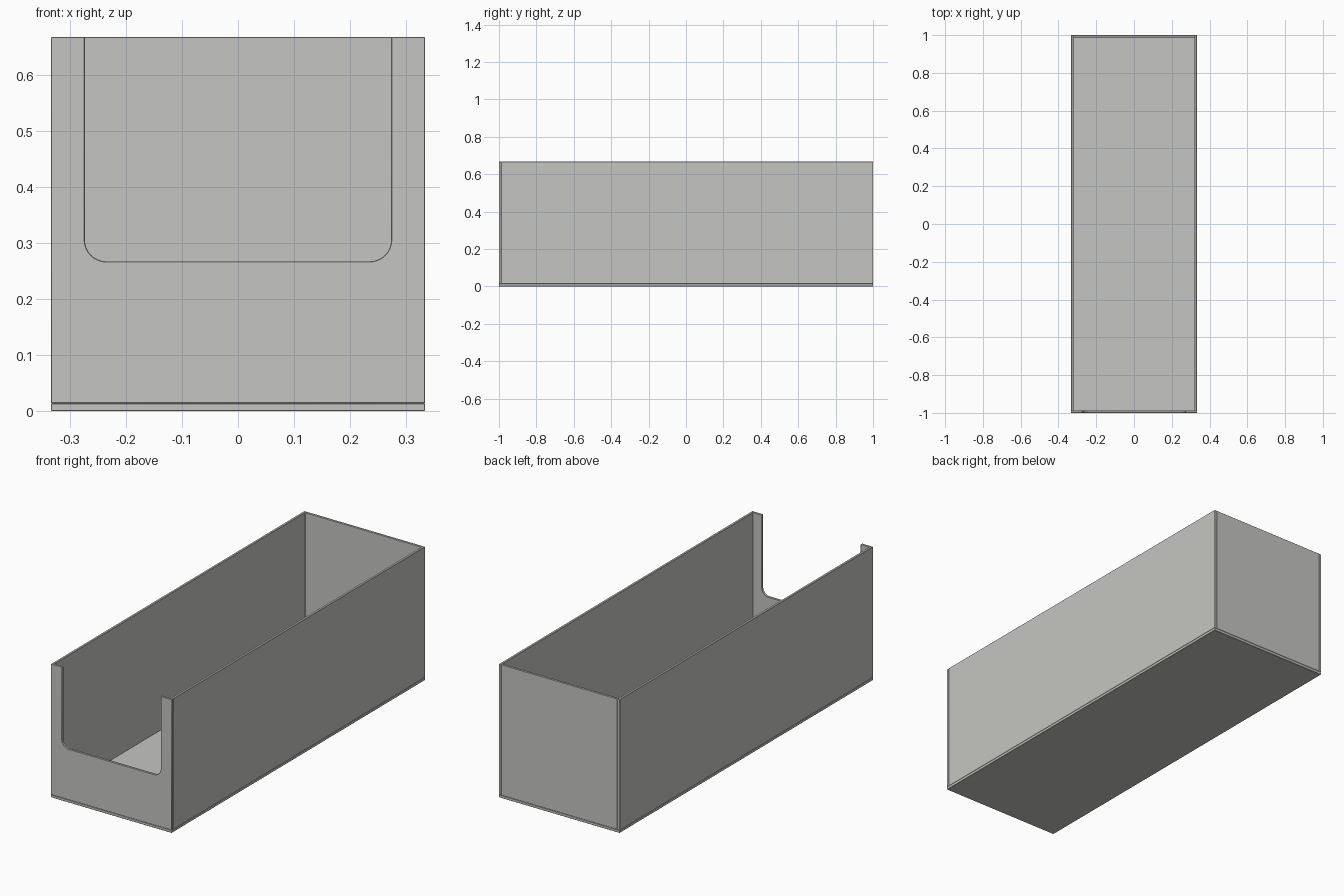
import bpy, bmesh, math

if "Cube" in bpy.data.objects:
    bpy.data.objects.remove(bpy.data.objects["Cube"])

W, L, H = 0.667, 2.0, 0.667      # overall size
T, BASE = 0.012, 0.0138          # wall and floor thickness
BEV = 0.0014

grey = bpy.data.materials.new("light_grey")
grey.diffuse_color = (0.56, 0.56, 0.54, 1)
grey.use_nodes = True
grey.node_tree.nodes["Principled BSDF"].inputs["Base Color"].default_value = grey.diffuse_color


def finish(name, bm):
    bmesh.ops.recalc_face_normals(bm, faces=bm.faces)
    me = bpy.data.meshes.new(name)
    bm.to_mesh(me)
    bm.free()
    ob = bpy.data.objects.new(name, me)
    bpy.context.collection.objects.link(ob)
    me.materials.append(grey)
    mod = ob.modifiers.new("edge_softening", 'BEVEL')
    mod.width = BEV
    mod.segments = 1
    mod.limit_method = 'ANGLE'
    mod.angle_limit = math.radians(40)
    return ob


def panel(name, x0, x1, y0, y1, z0, z1):
    bm = bmesh.new()
    bmesh.ops.create_cube(bm, size=1)
    for v in bm.verts:
        v.co = ((x0 + x1) / 2 + v.co.x * (x1 - x0),
                (y0 + y1) / 2 + v.co.y * (y1 - y0),
                (z0 + z1) / 2 + v.co.z * (z1 - z0))
    return finish(name, bm)


# Floor, back and side panels
panel("floor_panel", -W / 2, W / 2, -1, 1, 0, BASE)
panel("back_panel", -W / 2 + T, W / 2 - T, 1 - T, 1, BASE, H)
for s, name in ((-1, "left_panel"), (1, "right_panel")):
    xs = sorted((s * W / 2, s * (W / 2 - T)))
    panel(name, xs[0], xs[1], -1 + T, 1, BASE, H)

# Front panel with a round-cornered U notch
NX, NZ, R = 0.273, 0.267, 0.038
half = [(W / 2, BASE), (W / 2, H), (NX, H)]
for i in range(9):
    a = math.radians(90) * i / 8
    half.append((NX - R + R * math.cos(a), NZ + R - R * math.sin(a)))
profile = half + [(-x, z) for x, z in reversed(half)]
bm = bmesh.new()
face = bm.faces.new([bm.verts.new((x, -1, z)) for x, z in profile])
ext = bmesh.ops.extrude_face_region(bm, geom=[face])
for v in ext["geom"]:
    if isinstance(v, bmesh.types.BMVert):
        v.co.y += T
front = finish("front_panel", bm)

# Smooth only the rounded notch corners
bpy.ops.object.select_all(action='DESELECT')
front.select_set(True)
bpy.context.view_layer.objects.active = front
bpy.ops.object.shade_smooth_by_angle(angle=math.radians(30))
